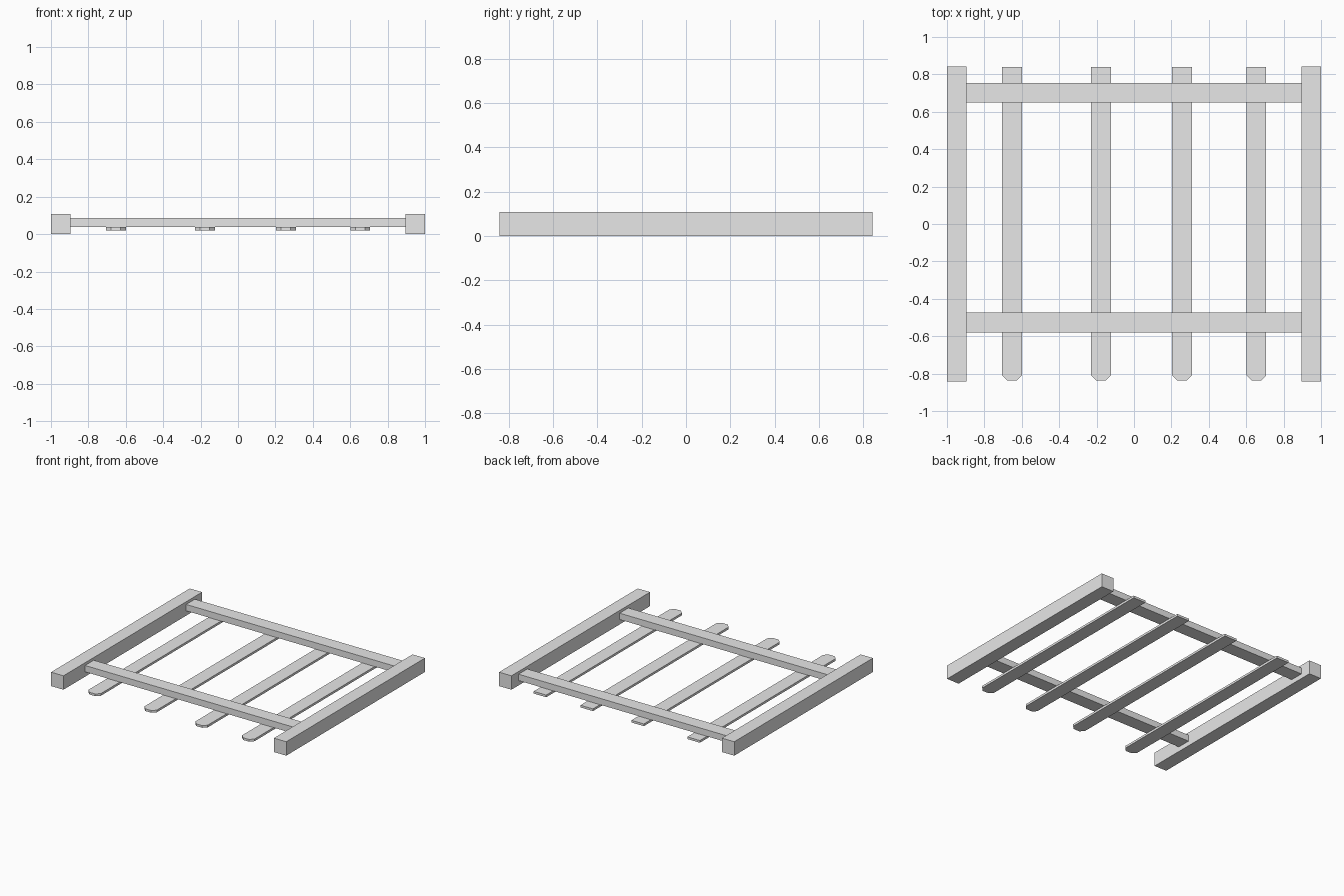
import bpy
import bmesh

cube = bpy.data.objects.get("Cube")
if cube:
    bpy.data.objects.remove(cube, do_unlink=True)

# Single plain grey for the whole fence panel
grey = bpy.data.materials.new("light_grey")
grey.use_nodes = True
colour = (0.8, 0.8, 0.8, 1)
grey.diffuse_color = colour
grey.node_tree.nodes["Principled BSDF"].inputs["Base Color"].default_value = colour


def prism(name, outline, z0, z1):
    """Extrude a flat outline upwards from z0 to z1."""
    bm = bmesh.new()
    face = bm.faces.new([bm.verts.new((x, y, z0)) for x, y in outline])
    top = bmesh.ops.extrude_face_region(bm, geom=[face])["geom"]
    verts = [v for v in top if isinstance(v, bmesh.types.BMVert)]
    bmesh.ops.translate(bm, verts=verts, vec=(0, 0, z1 - z0))
    bmesh.ops.recalc_face_normals(bm, faces=bm.faces)
    mesh = bpy.data.meshes.new(name)
    bm.to_mesh(mesh)
    bm.free()
    mesh.materials.append(grey)
    obj = bpy.data.objects.new(name, mesh)
    bpy.context.collection.objects.link(obj)
    return obj


def beam(name, x0, x1, y0, y1, z0, z1):
    return prism(name, [(x0, y0), (x1, y0), (x1, y1), (x0, y1)], z0, z1)


HALF_LENGTH = 0.842
POST_INNER = 0.895
RAIL_BOTTOM = 0.037

# Heavy square posts on both sides
for side, sign in (("left", 1), ("right", -1)):
    a, b = sorted((sign, sign * POST_INNER))
    beam(side + "_post", a, b, -HALF_LENGTH, HALF_LENGTH, 0, 0.107)

# Cross rails between the posts
for name, y in (("upper_rail", 0.702), ("lower_rail", -0.526)):
    beam(name, -POST_INNER, POST_INNER, y - 0.053, y + 0.053, RAIL_BOTTOM, 0.086)

# Thin slats under the rails, corners cut at the front end
HALF_WIDTH = 0.053
CUT = 0.028
front, back = -0.837, 0.84
for i, x in enumerate((-0.653, -0.177, 0.256, 0.654), 1):
    tip = HALF_WIDTH - CUT
    outline = [(x - tip, front), (x + tip, front),
               (x + HALF_WIDTH, front + CUT), (x + HALF_WIDTH, back),
               (x - HALF_WIDTH, back), (x - HALF_WIDTH, front + CUT)]
    prism(f"slat_{i}", outline, 0.02, RAIL_BOTTOM)
